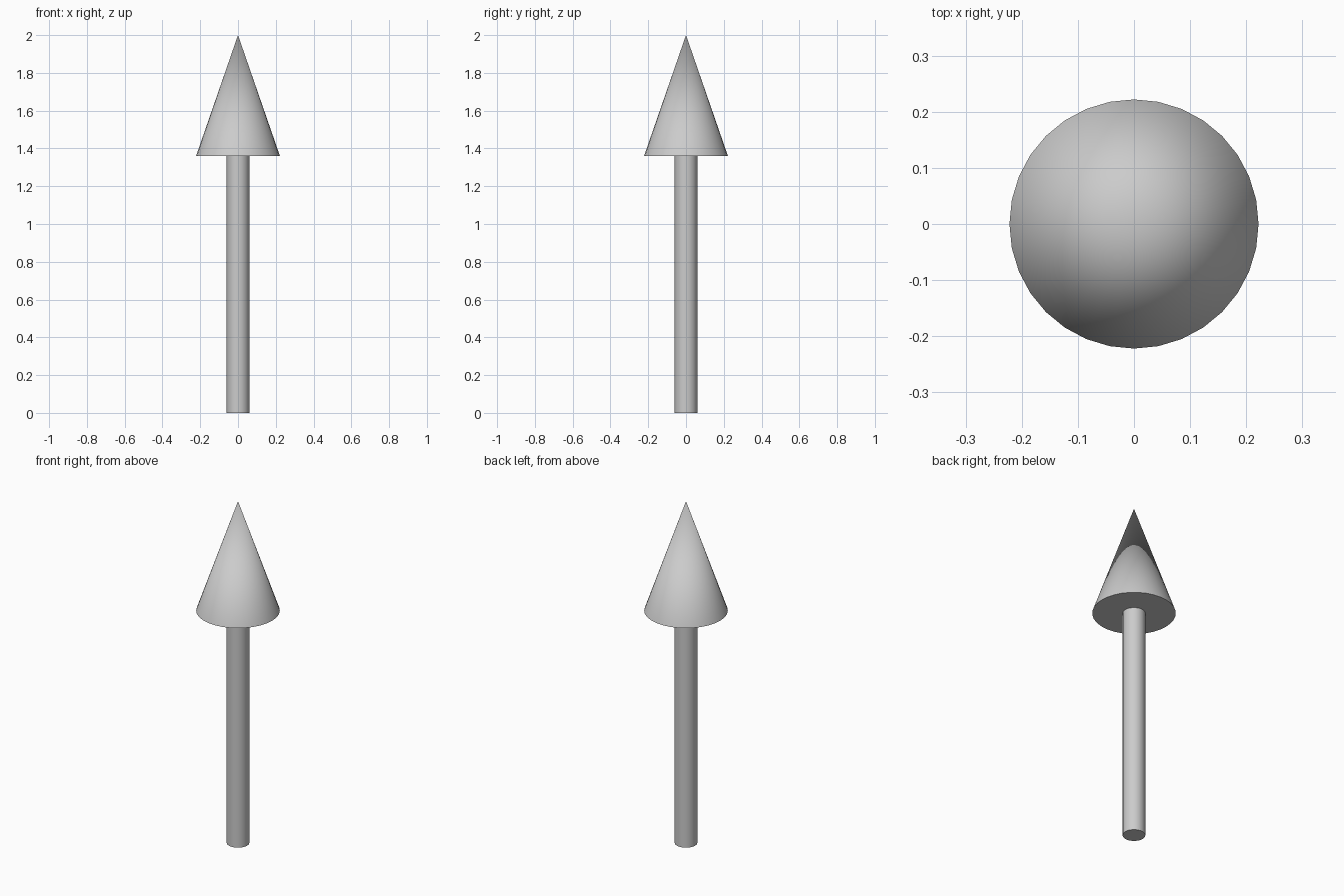
import bpy

if "Cube" in bpy.data.objects:
    bpy.data.objects.remove(bpy.data.objects["Cube"])

SIDES = 32
HEAD_BASE = 1.36
TOP = 2.0


def finish(name):
    """Name the new part and smooth its round side, keeping the rims sharp."""
    part = bpy.context.object
    part.name = name
    part.data.name = name
    bpy.ops.object.shade_smooth_by_angle(angle=0.7)


# Shaft: slim cylinder standing on the ground
bpy.ops.mesh.primitive_cylinder_add(
    vertices=SIDES, radius=0.06, depth=HEAD_BASE, location=(0, 0, HEAD_BASE / 2))
finish("shaft")

# Arrow head: closed cone pointing up
bpy.ops.mesh.primitive_cone_add(
    vertices=SIDES, radius1=0.222, radius2=0, depth=TOP - HEAD_BASE,
    location=(0, 0, (HEAD_BASE + TOP) / 2))
finish("arrow_head")
